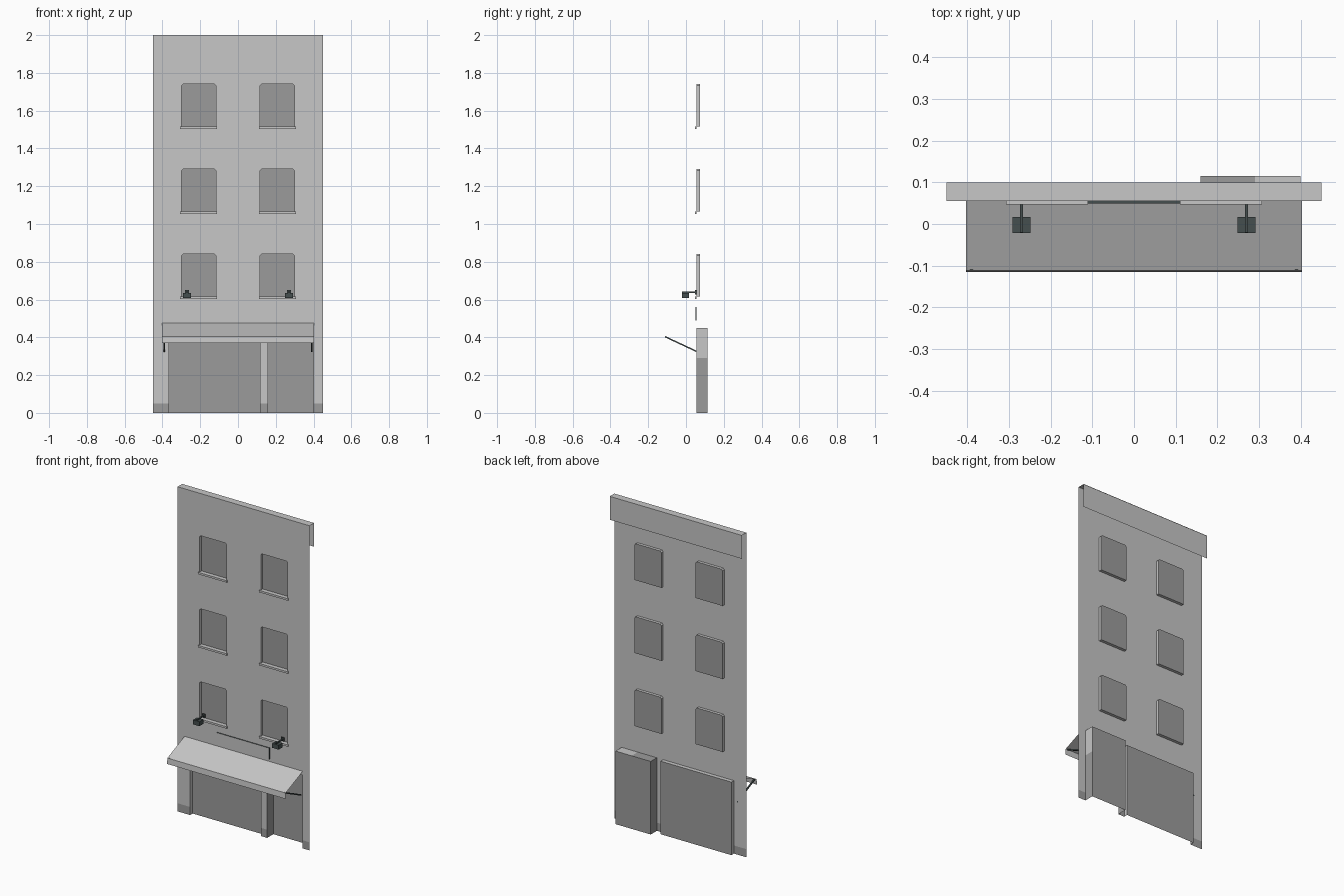
import bpy
from mathutils import Vector

cube = bpy.data.objects.get("Cube")
if cube:
    bpy.data.objects.remove(cube, do_unlink=True)


def material(name, color):
    m = bpy.data.materials.new(name)
    m.use_nodes = True
    m.diffuse_color = (*color, 1)
    bsdf = next(n for n in m.node_tree.nodes if n.type == 'BSDF_PRINCIPLED')
    bsdf.inputs["Base Color"].default_value = (*color, 1)
    return m


WALL = material("light_grey_wall", (0.57, 0.57, 0.57))
PANE = material("mid_grey_pane", (0.33, 0.33, 0.33))
IRON = material("dark_iron", (0.06, 0.078, 0.078))

FRONT = 0.055      # depth of the facade plane
HALF = 0.45        # half the facade width
TOP = 2.0


def build(name, verts, faces, mats=(WALL,), indices=None):
    me = bpy.data.meshes.new(name)
    me.from_pydata(verts, [], faces)
    for m in mats:
        me.materials.append(m)
    if indices:
        for p, i in zip(me.polygons, indices):
            p.material_index = i
    ob = bpy.data.objects.new(name, me)
    bpy.context.collection.objects.link(ob)
    return ob


def box(name, lo, hi, mat):
    bpy.ops.mesh.primitive_cube_add(size=1)
    ob = bpy.context.object
    ob.name = name
    ob.location = (Vector(lo) + Vector(hi)) / 2
    ob.scale = Vector(hi) - Vector(lo)
    ob.data.materials.append(mat)
    return ob


def recess(name, outline, back, dark=(), skip=()):
    """Pane set back behind an outline, with jambs around it."""
    n = len(outline)
    verts = [(x, y, z) for y in (FRONT, back) for x, z in outline]
    faces, idx = [tuple(range(n, 2 * n))], [1]
    for i in range(n):
        if i not in skip:
            j = (i + 1) % n
            faces.append((i, j, j + n, i + n))
            idx.append(1 if i in dark else 0)
    return build(name, verts, faces, (WALL, PANE), idx)


# Openings as x0, x1, z0, z1
WIN = (0.117, 0.30)
floors = [0.615, 1.065, 1.515]
WIN_H = 0.225
shop = (-0.365, 0.117, 0, 0.45)
door = (0.16, 0.40, 0, 0.45)
windows = []
for z in floors:
    windows.append((-WIN[1], -WIN[0], z, z + WIN_H))
    windows.append((WIN[0], WIN[1], z, z + WIN_H))
openings = windows + [shop, door]

# Facade sheet with openings and a dark plinth
xs = sorted({-HALF, HALF, *(v for o in openings for v in o[:2])})
zs = sorted({0, 0.05, TOP, *(v for o in openings for v in o[2:])})
verts = [(x, FRONT, z) for z in zs for x in xs]
faces, idx = [], []
w = len(xs)
for r in range(len(zs) - 1):
    for c in range(w - 1):
        cx, cz = (xs[c] + xs[c + 1]) / 2, (zs[r] + zs[r + 1]) / 2
        if any(a < cx < b and d < cz < e for a, b, d, e in openings):
            continue
        k = r * w + c
        faces.append((k, k + 1, k + 1 + w, k + w))
        idx.append(1 if cz < 0.05 else 0)
build("facade", verts, faces, (WALL, PANE), idx)

# Roof edge and the flap hanging behind it
roof = [(s * HALF, y, z) for y, z in ((FRONT, TOP), (0.10, TOP), (0.098, TOP), (0.098, 1.855))
        for s in (-1, 1)]
build("roof_edge", roof, [(0, 1, 3, 2), (4, 5, 7, 6)])

# Windows with clipped upper corners and sills
CUT = 0.008
for n, (a, b, z0, z1) in enumerate(windows):
    recess(f"window_{n}", [(a, z0), (b, z0), (b, z1 - CUT), (b - CUT, z1),
                           (a + CUT, z1), (a, z1 - CUT)], 0.073)
    corners = [(a, FRONT, z1 - CUT), (a + CUT, FRONT, z1), (a, FRONT, z1),
               (b, FRONT, z1 - CUT), (b, FRONT, z1), (b - CUT, FRONT, z1)]
    build(f"window_corners_{n}", corners, [(0, 1, 2), (3, 4, 5)])
    box(f"window_sill_{n}", (a - 0.007, 0.047, z0 - 0.012), (b + 0.007, FRONT, z0), WALL)

# Shop window and the deeper door recess
a, b, z0, z1 = shop
recess("shop_window", [(a, z0), (b, z0), (b, z1), (a, z1)], 0.08, skip=(0,))
a, b, z0, z1 = door
recess("door_recess", [(a, z0), (b, z0), (b, 0.29), (b, z1), (0.29, z1), (a, z1)],
       0.115, dark=(1, 4, 5), skip=(0,))

# Awning: sloping sheet and valance
profile = [(FRONT, 0.475), (-0.112, 0.405), (-0.115, 0.37)]
awning = [(s * 0.403, y, z) for y, z in profile for s in (-1, 1)]
build("awning", awning, [(2, 3, 1, 0), (4, 5, 3, 2)])

# Awning struts and wall lamps on both sides
for side, s in (("right", -1), ("left", 1)):
    x = s * 0.39
    t = 0.004
    strut = [(x + dx, y, z + dz) for y, z in ((FRONT, 0.326), (-0.11, 0.403))
             for dx, dz in ((-t, -t), (t, -t), (t, t), (-t, t))]
    build(f"awning_strut_{side}", strut,
          [(0, 1, 5, 4), (1, 2, 6, 5), (2, 3, 7, 6), (3, 0, 4, 7), (3, 2, 1, 0), (4, 5, 6, 7)],
          (IRON,))
    x = s * 0.27
    box(f"lamp_head_{side}", (x - 0.022, -0.022, 0.608), (x + 0.022, 0.017, 0.635), IRON)
    box(f"lamp_arm_{side}", (x - 0.004, -0.02, 0.635), (x + 0.004, FRONT, 0.642), IRON)
    box(f"lamp_mount_{side}", (x - 0.01, 0.048, 0.628), (x + 0.01, FRONT, 0.65), IRON)

# Sign board with dark edges
sign = box("sign_board", (-0.18, 0.049, 0.49), (0.178, FRONT, 0.56), WALL)
sign.data.materials.append(IRON)
for p in sign.data.polygons:
    p.material_index = 0 if abs(p.normal.y) > 0.5 else 1
